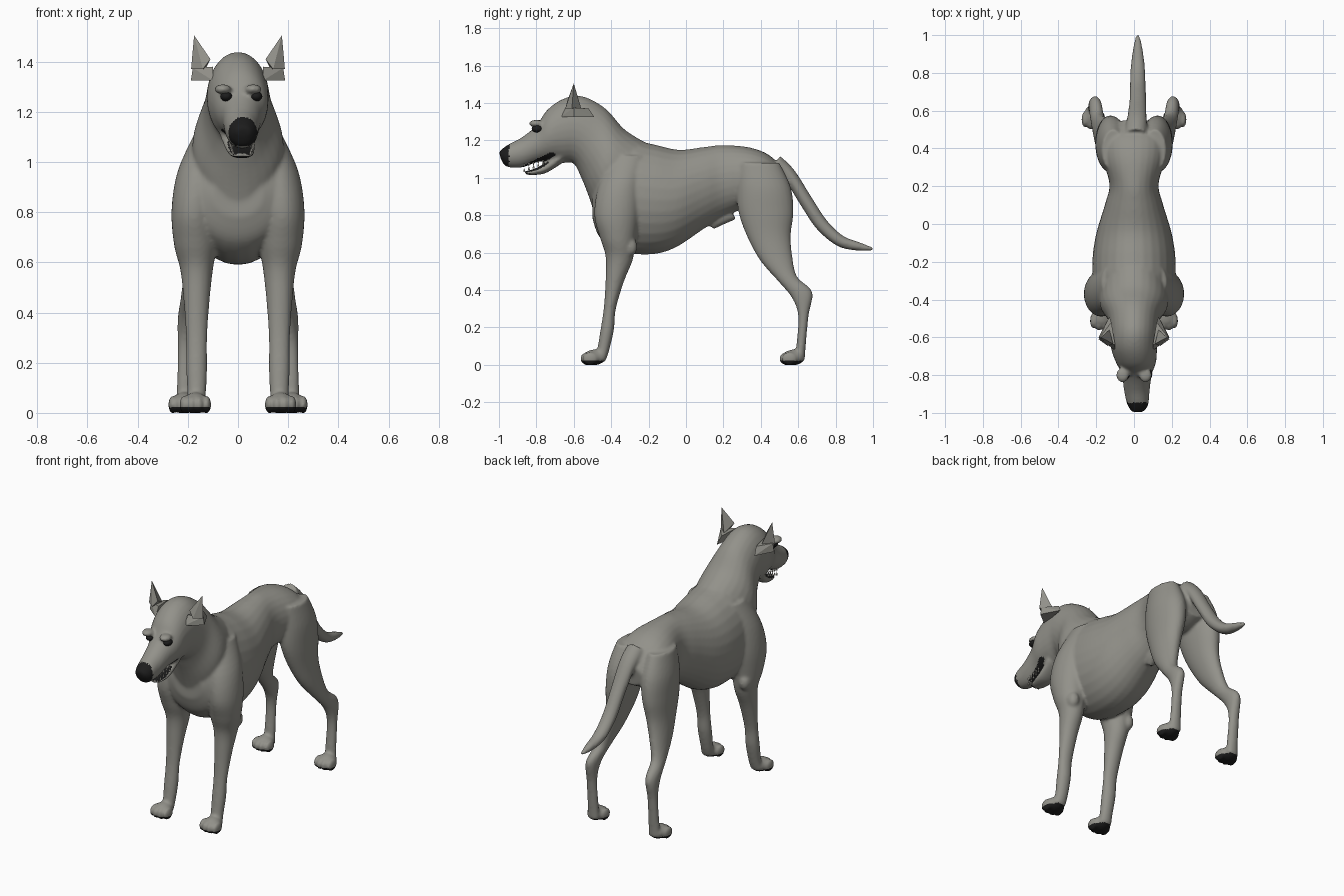
import bpy
import bmesh
from math import sin, cos, pi
from mathutils import Vector, Matrix

if "Cube" in bpy.data.objects:
    bpy.data.objects.remove(bpy.data.objects["Cube"])


def material(name, colour):
    mat = bpy.data.materials.new(name)
    mat.use_nodes = True
    mat.diffuse_color = (*colour, 1)
    bsdf = next(n for n in mat.node_tree.nodes if n.type == "BSDF_PRINCIPLED")
    bsdf.inputs["Base Color"].default_value = (*colour, 1)
    return mat


coat = material("grey coat", (.29, .285, .255))
dark = material("dark skin", (.012, .012, .012))
ivory = material("ivory teeth", (.65, .63, .56))


def make_object(name, bm, *mats):
    bmesh.ops.recalc_face_normals(bm, faces=bm.faces)
    mesh = bpy.data.meshes.new(name)
    bm.to_mesh(mesh)
    bm.free()
    for mat in mats:
        mesh.materials.append(mat)
    obj = bpy.data.objects.new(name, mesh)
    bpy.context.collection.objects.link(obj)
    return obj


def catmull(a, b, c, d, t):
    return (b * 2 + (c - a) * t + (a * 2 - b * 5 + c * 4 - d) * t * t
            + (b * 3 - a - c * 3 + d) * t ** 3) / 2


def loft(bm, stations, side=1, sides=28, steps=5):
    """Skin of ellipses; station = y, z of one edge, y, z of the other, half width, x."""
    pts = [Vector(s) for s in stations]
    pts = [pts[0]] + pts + [pts[-1]]
    smooth = [catmull(*pts[i:i + 4], k / steps)
              for i in range(len(pts) - 3) for k in range(steps)] + [pts[-1]]
    rings = []
    for ya, za, yb, zb, width, x in smooth:
        ring = []
        for k in range(sides):
            c, s = cos(2 * pi * k / sides), sin(2 * pi * k / sides)
            ring.append(bm.verts.new((side * x + width * c,
                                      (ya + yb + (ya - yb) * s) / 2,
                                      (za + zb + (za - zb) * s) / 2)))
        rings.append(ring)
    for low, high in zip(rings, rings[1:]):
        for k in range(sides):
            n = (k + 1) % sides
            bm.faces.new((low[k], low[n], high[n], high[k]))
    bm.faces.new(rings[0][::-1])
    bm.faces.new(rings[-1])


def blob(bm, centre, radii):
    place = Matrix.Translation(centre) @ Matrix.Diagonal((*radii, 1))
    bmesh.ops.create_uvsphere(bm, u_segments=20, v_segments=12, radius=1, matrix=place)


torso = [
    (-.5, .95, -.5, .78, .1, 0), (-.45, 1.08, -.46, .68, .19, 0),
    (-.32, 1.2, -.36, .61, .215, 0), (-.18, 1.18, -.2, .59, .22, 0),
    (-.04, 1.15, -.06, .625, .2, 0), (.1, 1.165, .1, .73, .155, 0),
    (.2, 1.175, .22, .8, .13, 0), (.35, 1.16, .34, .84, .165, 0),
    (.46, 1.11, .45, .84, .165, 0), (.55, 1, .54, .88, .08, 0)]
head_and_neck = [
    (-1, 1.14, -.99, 1.1, .03, .02), (-.955, 1.175, -.96, 1.06, .055, .02),
    (-.88, 1.215, -.88, 1.055, .068, .015), (-.8, 1.28, -.79, 1.085, .08, .015),
    (-.74, 1.365, -.72, 1.09, .107, .01), (-.65, 1.425, -.66, 1.08, .122, 0),
    (-.55, 1.435, -.6, 1.075, .125, 0), (-.43, 1.37, -.56, 1, .14, 0),
    (-.33, 1.26, -.52, .9, .18, 0), (-.22, 1.19, -.48, .78, .18, 0)]
jaw = [
    (-.865, 1.035, -.86, 1.018, .03, .015), (-.82, 1.045, -.82, 1.015, .046, .015),
    (-.76, 1.075, -.75, 1.025, .058, .01), (-.68, 1.14, -.66, 1.08, .075, 0)]
front_leg = [
    (-.4, 1.12, -.22, 1.12, .05, .12), (-.47, .95, -.24, .98, .085, .155),
    (-.49, .8, -.25, .82, .09, .175), (-.46, .68, -.27, .66, .085, .17),
    (-.43, .58, -.285, .56, .065, .165), (-.43, .45, -.33, .45, .052, .165),
    (-.44, .3, -.375, .3, .042, .165), (-.46, .17, -.385, .19, .042, .165),
    (-.475, .08, -.41, .08, .038, .165), (-.49, .03, -.43, .02, .04, .17)]
hind_leg = [
    (.28, 1.08, .5, 1.08, .06, .11), (.27, .95, .56, .95, .085, .115),
    (.28, .82, .575, .82, .08, .125), (.325, .69, .56, .69, .065, .14),
    (.395, .56, .57, .57, .05, .165), (.49, .45, .595, .47, .038, .19),
    (.565, .36, .675, .39, .035, .205), (.6, .26, .655, .26, .031, .21),
    (.59, .1, .64, .1, .034, .21), (.585, .03, .635, .02, .037, .21)]
tail = [
    (.5, 1.12, .46, 1, .06, .01), (.58, 1.04, .53, .98, .052, .015),
    (.675, .89, .615, .85, .045, .02), (.755, .77, .7, .725, .042, .02),
    (.84, .69, .81, .635, .038, .02), (.93, .655, .92, .61, .026, .02),
    (1, .628, 1, .612, .01, .02)]

# Body: every limb lofted, then fused into one skin
bm = bmesh.new()
for part in (torso, head_and_neck, jaw, tail):
    loft(bm, part)
loft(bm, [(.22, .84, .27, .78, .035, 0), (.15, .8, .19, .745, .035, 0),
          (.12, .75, .15, .725, .018, 0)])
for side in (1, -1):
    loft(bm, front_leg, side)
    loft(bm, hind_leg, side)
    blob(bm, (side * .06, -.8, 1.29), (.035, .04, .02))  # brow
    blob(bm, (side * .2, -.3, .63), (.035, .04, .05))  # elbow
    for x, y in ((.17, -.49), (.215, .575)):
        blob(bm, (side * x, y, .04), (.05, .06, .042))
        for k in range(4):
            offset = (k - 1.5) * .03
            reach = .035 if k in (1, 2) else .022
            blob(bm, (side * x + offset, y - reach, .033), (.018, .042, .036))
body = make_object("body", bm)
remesh = body.modifiers.new("fuse", "REMESH")
remesh.mode = "VOXEL"
remesh.voxel_size = .009
relax = body.modifiers.new("relax", "SMOOTH")
relax.factor = .5
relax.iterations = 5
bpy.context.view_layer.update()
graph = bpy.context.evaluated_depsgraph_get()
skin = bpy.data.meshes.new_from_object(body.evaluated_get(graph))
body.modifiers.clear()
body.data = skin
skin.materials.clear()
skin.materials.append(coat)
skin.materials.append(dark)

# Nose, paw pads and mouth lining are dark
for face in skin.polygons:
    x, y, z = face.center
    nose = y < -.945 and z > 1.065
    pad = z < .022
    gap = z - (1.03 + (y + .82) * .5)
    mouth = -.87 < y < -.7 and 0 < gap < .06 and abs(face.normal.z) > .6
    face.material_index = int(nose or pad or mouth)
    face.use_smooth = True

for side, label in ((1, "left"), (-1, "right")):
    # Eye
    bm = bmesh.new()
    blob(bm, (.013 + side * .06, -.795, 1.262), (.024, .03, .02))
    eye = make_object(label + "_eye", bm, dark)
    eye.data.shade_smooth()

    # Ear: upright tip over a folded flap
    bm = bmesh.new()
    tip = [(.175, -.6, 1.505), (.11, -.635, 1.41), (.14, -.645, 1.37),
           (.187, -.61, 1.37), (.13, -.56, 1.37)]
    flap = [(.1, -.64, 1.38), (.18, -.6, 1.375), (.12, -.52, 1.37),
            (.1, -.67, 1.325), (.188, -.6, 1.325), (.13, -.49, 1.325)]
    for points in (tip, flap):
        verts = [bm.verts.new((side * x, y, z)) for x, y, z in points]
        bmesh.ops.convex_hull(bm, input=verts)
    make_object(label + "_ear", bm, coat)

    # Teeth along both jaws
    bm = bmesh.new()
    for k in range(5):
        y = -.865 + k * .025
        for z, flip in ((1.066 + k * .005, pi), (1.042 + k * .009, 0)):
            place = Matrix.Translation((.015 + side * (.036 + k * .003), y, z))
            bmesh.ops.create_cone(bm, cap_ends=True, segments=6, radius1=.006,
                                  radius2=.001, depth=.018,
                                  matrix=place @ Matrix.Rotation(flip, 4, "X"))
    make_object(label + "_teeth", bm, ivory)
